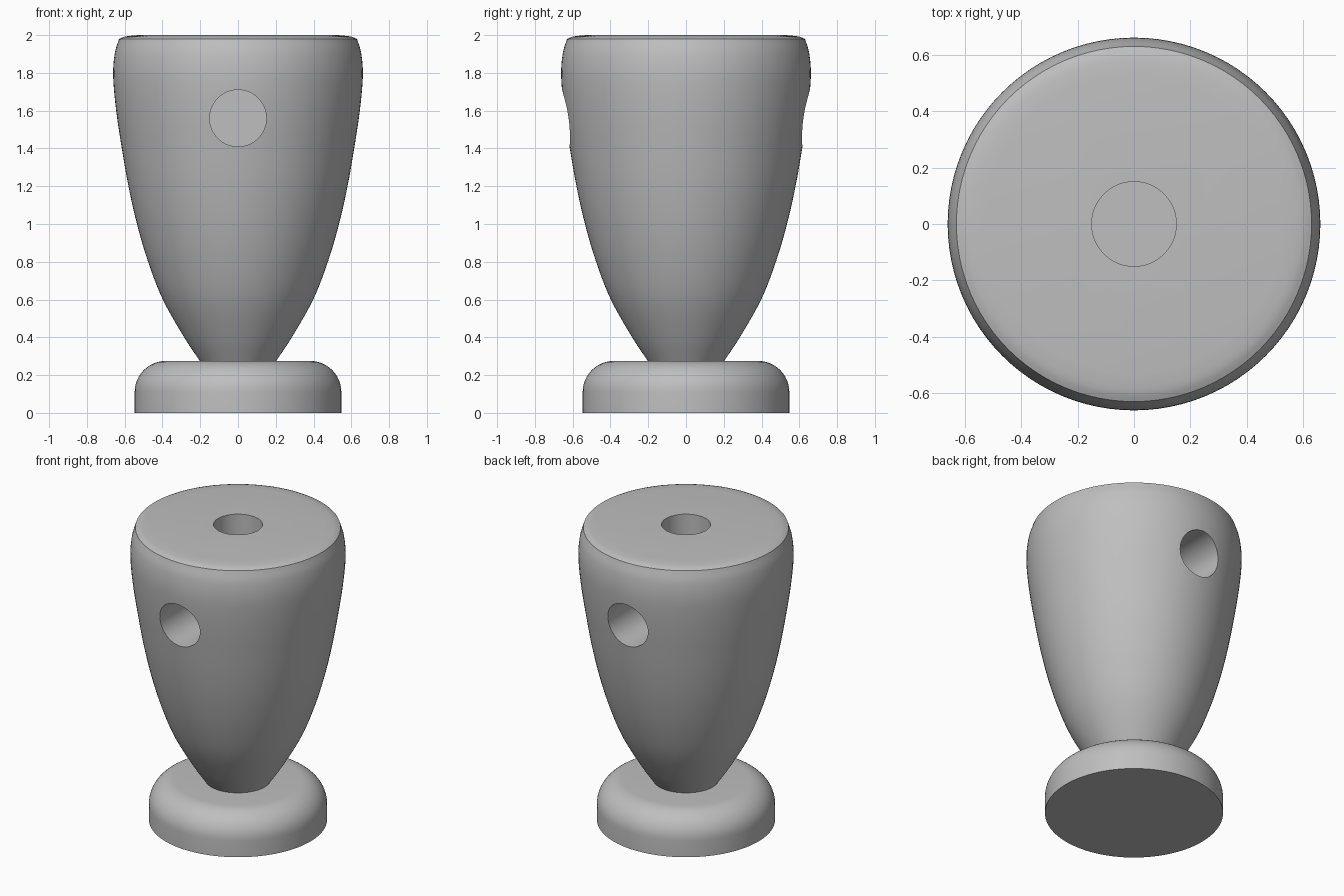
import bpy
import bmesh
import math
from mathutils import Vector, Matrix

cube = bpy.data.objects.get("Cube")
if cube:
    bpy.data.objects.remove(cube, do_unlink=True)

SEGMENTS = 96

grey = bpy.data.materials.new("plain grey")
grey.use_nodes = True
colour = (0.52, 0.52, 0.52, 1)
grey.diffuse_color = colour
grey.node_tree.nodes["Principled BSDF"].inputs["Base Color"].default_value = colour


def smooth_path(points, steps=5):
    """Catmull-Rom curve through (radius, height) points."""
    pts = [Vector(p) for p in points]
    pts = [2 * pts[0] - pts[1]] + pts + [2 * pts[-1] - pts[-2]]
    path = []
    for a, b, c, d in zip(pts, pts[1:], pts[2:], pts[3:]):
        for i in range(steps):
            t = i / steps
            path.append(0.5 * (2 * b + (c - a) * t + (2 * a - 5 * b + 4 * c - d) * t ** 2
                               + (3 * b - a - 3 * c + d) * t ** 3))
    return path + [pts[-2]]


def lathe(name, profile):
    """Closed solid turned around the z axis."""
    bm = bmesh.new()
    rings = []
    for r, z in profile:
        rings.append([bm.verts.new((r * math.cos(a), r * math.sin(a), z))
                      for a in (2 * math.pi * i / SEGMENTS for i in range(SEGMENTS))])
    for low, high in zip(rings, rings[1:]):
        for i in range(SEGMENTS):
            j = (i + 1) % SEGMENTS
            bm.faces.new((low[i], low[j], high[j], high[i]))
    bm.faces.new(rings[0][::-1])
    bm.faces.new(rings[-1])
    mesh = bpy.data.meshes.new(name)
    bm.to_mesh(mesh)
    bm.free()
    mesh.materials.append(grey)
    obj = bpy.data.objects.new(name, mesh)
    bpy.context.collection.objects.link(obj)
    return obj


def select_only(obj):
    bpy.ops.object.select_all(action="DESELECT")
    obj.select_set(True)
    bpy.context.view_layer.objects.active = obj


def drill(obj, start, direction, depth, radius=0.15):
    """Blind round hole from start along direction."""
    cutter = lathe("hole_cutter", [(radius, -0.2), (radius, depth)])
    cutter.hide_render = True
    turn = Vector(direction).to_track_quat("Z", "Y").to_matrix().to_4x4()
    cutter.matrix_world = Matrix.Translation(start) @ turn
    mod = obj.modifiers.new("hole", "BOOLEAN")
    mod.operation = "DIFFERENCE"
    mod.solver = "EXACT"
    mod.object = cutter
    select_only(obj)
    bpy.ops.object.modifier_apply(modifier=mod.name)
    bpy.data.objects.remove(cutter, do_unlink=True)


# Foot: low disc with a rounded upper edge
foot_profile = [(0.547, 0)]
for i in range(13):
    a = math.pi / 2 * i / 12
    foot_profile.append((0.382 + 0.165 * math.cos(a), 0.11 + 0.165 * math.sin(a)))
foot = lathe("foot", foot_profile)

# Body: tapering cup shape, then a softly domed lid edge
side = smooth_path([(0.2, 0.272), (0.285, 0.4), (0.398, 0.6), (0.476, 0.8), (0.535, 1.0),
                    (0.58, 1.2), (0.615, 1.4), (0.645, 1.6), (0.661, 1.78),
                    (0.653, 1.9), (0.63, 1.98)])
lid = smooth_path([(0.63, 1.98), (0.595, 1.993), (0.53, 2.0)], 3)[1:]
body = lathe("body", side + lid)

# Blind holes in the top, front and back
drill(body, (0, 0, 2), (0, 0, -1), 0.3)
for s in (-1, 1):
    drill(body, (0, s * 0.63, 1.56), (0, -s, 0), 0.38)

for obj in (foot, body):
    select_only(obj)
    bpy.ops.object.shade_smooth_by_angle(angle=math.radians(30))
